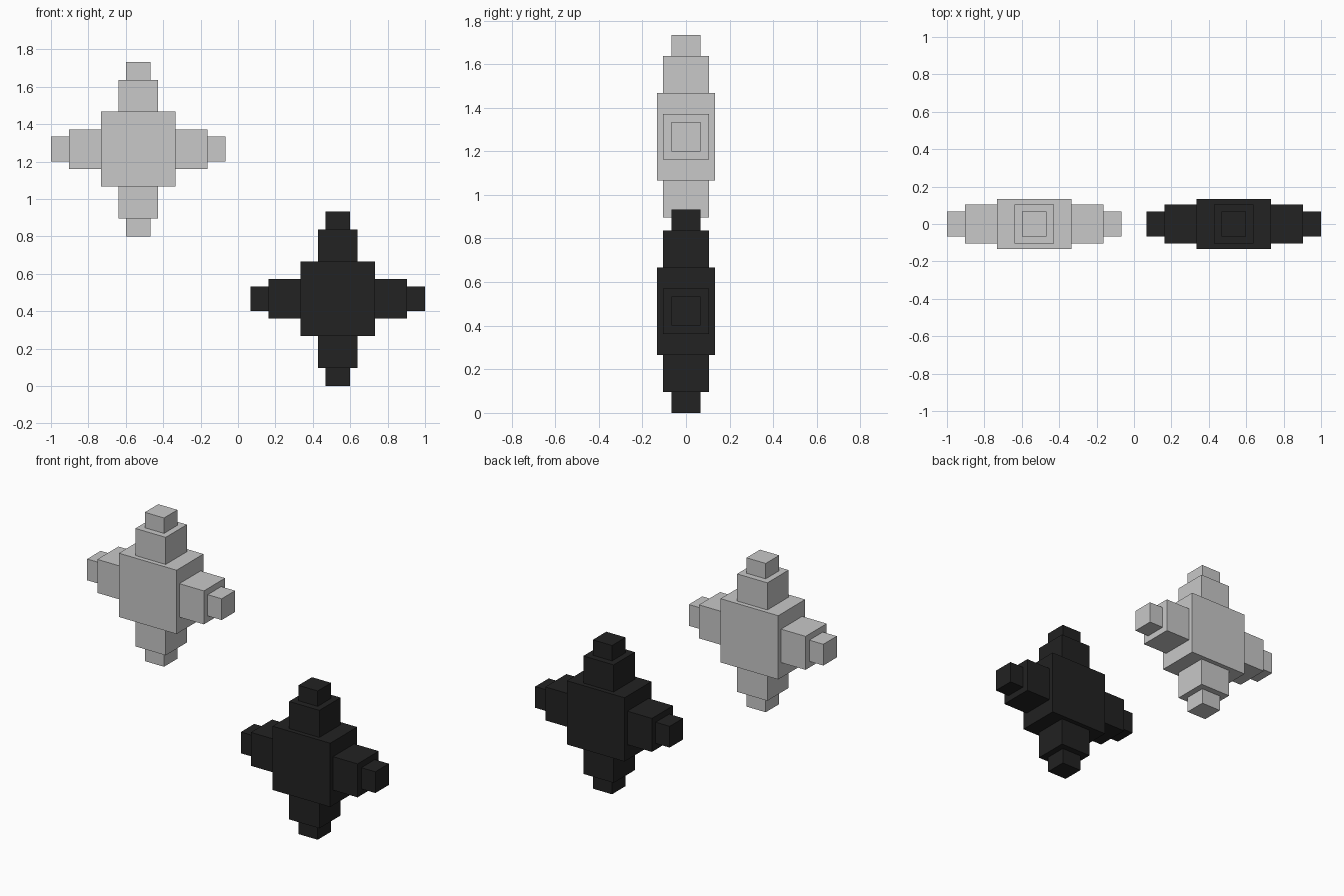
import bpy
import bmesh
from mathutils import Matrix, Vector

if "Cube" in bpy.data.objects:
    bpy.data.objects.remove(bpy.data.objects["Cube"])


def material(name, value):
    mat = bpy.data.materials.new(name)
    mat.diffuse_color = (value, value, value, 1)
    mat.use_nodes = True
    mat.node_tree.nodes["Principled BSDF"].inputs["Base Color"].default_value = mat.diffuse_color
    return mat


def box(name, centre, size, mat):
    mesh = bpy.data.meshes.new(name)
    bm = bmesh.new()
    bmesh.ops.create_cube(bm, size=1, matrix=Matrix.Diagonal((*size, 1)))
    bm.to_mesh(mesh)
    bm.free()
    mesh.materials.append(mat)
    obj = bpy.data.objects.new(name, mesh)
    obj.location = centre
    bpy.context.collection.objects.link(obj)
    return obj


# Stepped arm tiers: start and end distance from the centre, thickness
TIERS = {"arm": (0.2, 0.37, 0.21), "tip": (0.37, 0.4667, 0.1333)}
DIRECTIONS = {"left": (-1, 0, 0), "right": (1, 0, 0),
              "lower": (0, 0, -1), "upper": (0, 0, 1)}


def stepped_cross(prefix, centre, mat):
    centre = Vector(centre)
    # Central block
    box(f"{prefix}_body", centre, (0.4, 0.2667, 0.4), mat)
    # Four arms, each ending in a smaller tip
    for side, d in DIRECTIONS.items():
        d = Vector(d)
        for part, (start, end, width) in TIERS.items():
            size = [end - start if c else width for c in d]
            box(f"{prefix}_{side}_{part}", centre + d * (start + end) / 2, size, mat)


stepped_cross("light_cross", (-0.5333, 0, 1.2667), material("light grey", 0.58))
stepped_cross("dark_cross", (0.5333, 0, 0.4667), material("near black", 0.016))
